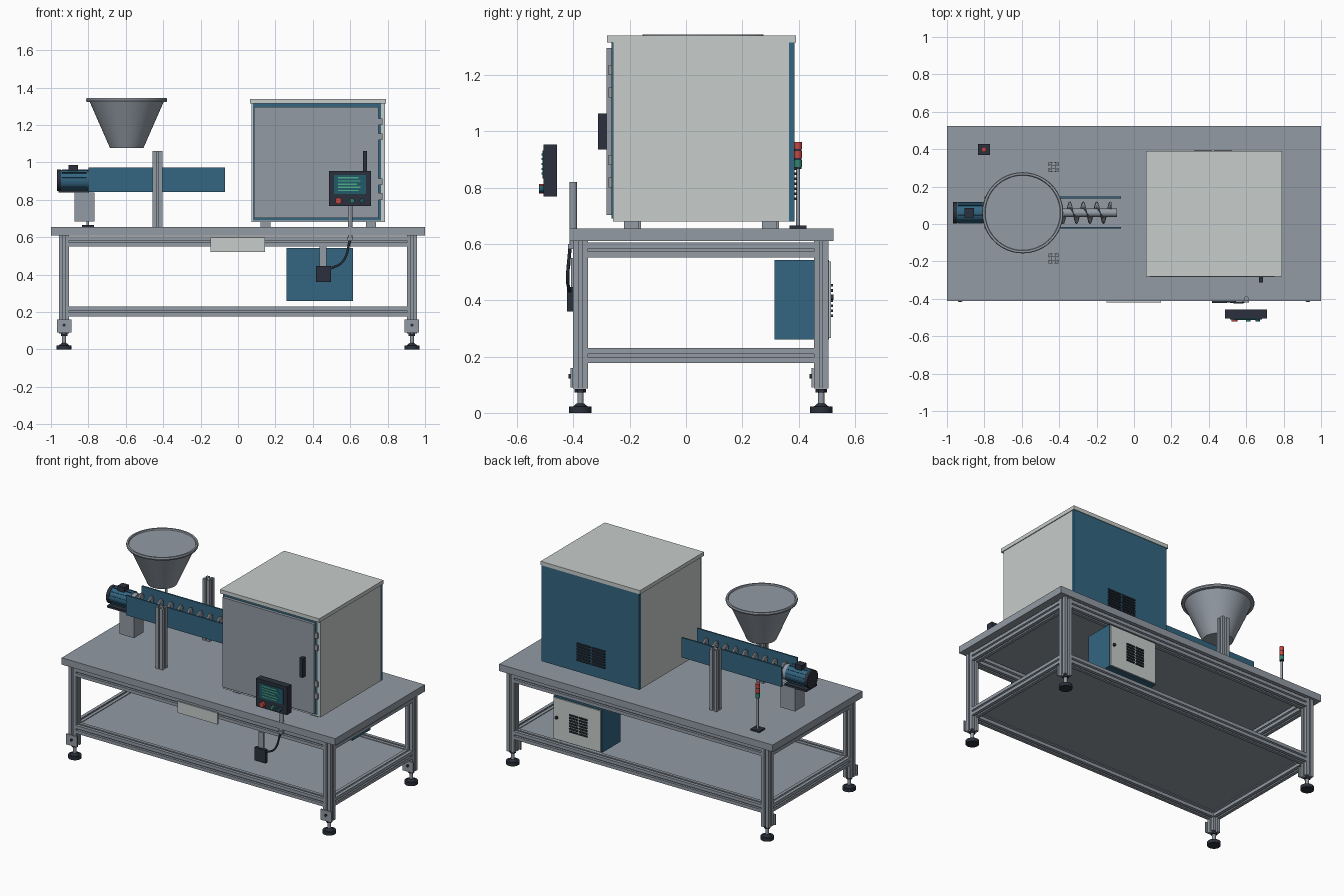
import bpy, bmesh, math
from mathutils import Matrix, Vector

cube = bpy.data.objects.get("Cube")
if cube:
    bpy.data.objects.remove(cube, do_unlink=True)


def material(name, r, g, b):
    m = bpy.data.materials.new(name)
    m.use_nodes = True
    m.diffuse_color = (r, g, b, 1)
    m.node_tree.nodes["Principled BSDF"].inputs["Base Color"].default_value = (r, g, b, 1)
    return m


GREY = material("steel grey", 0.29, 0.325, 0.37)
LIGHT = material("light panel", 0.57, 0.61, 0.60)
BLUE = material("blue panel", 0.033, 0.13, 0.22)
DARK = material("dark plastic", 0.024, 0.03, 0.045)
RED = material("signal red", 0.55, 0.06, 0.05)
GREEN = material("signal green", 0.03, 0.23, 0.16)
SCREEN = material("screen teal", 0.015, 0.10, 0.14)
TEXT = material("display green", 0.08, 0.42, 0.25)


def finish(name, bm, mat, smooth=False):
    bmesh.ops.recalc_face_normals(bm, faces=bm.faces)
    me = bpy.data.meshes.new(name)
    bm.to_mesh(me)
    bm.free()
    me.materials.append(mat)
    ob = bpy.data.objects.new(name, me)
    bpy.context.collection.objects.link(ob)
    if smooth:
        bpy.ops.object.select_all(action="DESELECT")
        ob.select_set(True)
        bpy.context.view_layer.objects.active = ob
        bpy.ops.object.shade_smooth_by_angle(angle=math.radians(35))
    return ob


def box(name, mat, x, y, z):
    """Box from (min, max) pairs."""
    bm = bmesh.new()
    bmesh.ops.create_cube(bm, size=1)
    for v in bm.verts:
        v.co = Vector([(a + b) / 2 + c * (b - a) for (a, b), c in zip((x, y, z), v.co)])
    return finish(name, bm, mat)


TURN = {"x": Matrix.Rotation(math.pi / 2, 4, "Y"),
        "y": Matrix.Rotation(math.pi / 2, 4, "X"), "z": Matrix()}


def rod(name, mat, centre, r, length, axis="z", r2=None, segments=32):
    bm = bmesh.new()
    bmesh.ops.create_cone(bm, cap_ends=True, segments=segments, radius1=r,
                          radius2=r if r2 is None else r2, depth=length)
    bm.transform(Matrix.Translation(centre) @ TURN[axis])
    return finish(name, bm, mat, True)


def slotted_beam(name, centre, length, axis, size=0.053):
    """Aluminium profile with a T-slot on each side."""
    half = [(-1, -1), (-.2, -1), (-.2, -.8), (-.5, -.8), (-.25, -.4)]
    side = half + [(-x, y) for x, y in reversed(half[1:])]
    bm = bmesh.new()
    ring = []
    for k in range(4):
        rot = Matrix.Rotation(k * math.pi / 2, 3, "Z")
        ring += [bm.verts.new(rot @ Vector((x * size / 2, y * size / 2, -length / 2)))
                 for x, y in side]
    face = bm.faces.new(ring)
    out = bmesh.ops.extrude_face_region(bm, geom=[face])
    tops = [g for g in out["geom"] if isinstance(g, bmesh.types.BMVert)]
    bmesh.ops.translate(bm, verts=tops, vec=(0, 0, length))
    bm.transform(Matrix.Translation(centre) @ TURN[axis])
    return finish(name, bm, GREY)


# Table: top, frame, shelf
LEG_X, FRONT, BACK = 0.93, -0.375, 0.48
box("table_top", GREY, (-1, 1), (-0.413, 0.523), (0.61, 0.655))
box("lower_shelf", GREY, (-LEG_X, LEG_X), (FRONT, BACK), (0.215, 0.225))
for z, level in ((0.578, "upper"), (0.203, "lower")):
    for y in (FRONT, BACK):
        slotted_beam(level + "_long_rail", (0, y, z), 2 * LEG_X - 0.05, "x")
    for x in (-LEG_X, LEG_X):
        slotted_beam(level + "_side_rail", (x, (FRONT + BACK) / 2, z), BACK - FRONT - 0.05, "y")

# Legs with brackets and levelling feet
for x in (-LEG_X, LEG_X):
    for y in (FRONT, BACK):
        slotted_beam("leg", (x, y, 0.348), 0.524, "z")
        box("leg_bracket", GREY, (x - 0.039, x + 0.039), (y - 0.035, y - 0.027), (0.09, 0.16))
        rod("bracket_bolt", DARK, (x, y - 0.038, 0.13), 0.008, 0.008, "y")
        rod("foot_nut", DARK, (x, y, 0.079), 0.02, 0.012, segments=6)
        rod("foot_stem", GREY, (x, y, 0.05), 0.011, 0.07)
        rod("foot_collar", DARK, (x, y, 0.027), 0.028, 0.012, r2=0.014)
        rod("foot_pad", DARK, (x, y, 0.011), 0.04, 0.022)

# Cabinet
box("cabinet_body", LIGHT, (0.072, 0.785), (-0.26, 0.365), (0.68, 1.315))
box("cabinet_back_panel", BLUE, (0.072, 0.785), (0.365, 0.386), (0.68, 1.315))
box("cabinet_lid", LIGHT, (0.064, 0.79), (-0.28, 0.39), (1.315, 1.34))
box("door_surround", BLUE, (0.08, 0.765), (-0.264, -0.259), (0.69, 1.314))
box("cabinet_door", GREY, (0.085, 0.752), (-0.283, -0.262), (0.702, 1.295))
box("door_handle", DARK, (0.668, 0.69), (-0.312, -0.283), (0.935, 1.062))
for z in (0.8, 0.88, 1.12, 1.2):
    box("door_hinge", GREY, (0.752, 0.772), (-0.275, -0.262), (z, z + 0.035))
for x in (0.12, 0.685):
    for y in (-0.22, 0.27):
        box("cabinet_foot", GREY, (x, x + 0.053), (y, y + 0.053), (0.655, 0.68))


def vent(name, x0, x1, y, z0, rows, pitch):
    """Two columns of louvre slots on a rear face."""
    mid = (x0 + x1) / 2
    for i in range(rows):
        z = z0 + i * pitch
        for a, b in ((x0, mid - 0.006), (mid + 0.006, x1)):
            box(name, DARK, (a, b), (y, y + 0.008), (z, z + pitch * 0.5))


vent("cabinet_vent", 0.32, 0.525, 0.386, 0.755, 7, 0.018)

# Electrical box under the table
box("electrical_box", BLUE, (0.26, 0.615), (0.315, 0.507), (0.26, 0.543))
box("electrical_box_door", LIGHT, (0.265, 0.61), (0.507, 0.514), (0.265, 0.538))
vent("electrical_box_vent", 0.36, 0.49, 0.514, 0.34, 7, 0.018)
rod("box_lock", DARK, (0.585, 0.517, 0.41), 0.01, 0.012, "y")

# Screw conveyor: guards, shaft, flight
CY, CZ = 0.06, 0.905
for y in (-0.025, 0.137):
    box("conveyor_guard", BLUE, (-0.80, -0.07), (y, y + 0.01), (0.842, 0.973))
rod("auger_shaft", GREY, (-0.445, CY, CZ), 0.022, 0.71, "x")
bm = bmesh.new()
steps, pitch, x0, x1 = 20, 0.072, -0.775, -0.12
count = int((x1 - x0) / pitch * steps)
previous = None
for i in range(count + 1):
    a = 2 * math.pi * i / steps
    pair = [bm.verts.new((x0 + pitch * i / steps, CY + r * math.cos(a), CZ + r * math.sin(a)))
            for r in (0.02, 0.059)]
    if previous:
        bm.faces.new(previous + pair[::-1])
    previous = pair
flight = finish("auger_flight", bm, GREY, True)
thick = flight.modifiers.new("thickness", "SOLIDIFY")
thick.thickness, thick.offset = 0.005, 0
for y in (0.305, -0.185):
    slotted_beam("conveyor_post", (-0.43, y, 0.857), 0.405, "z", 0.052)

# Drive motor
rod("motor_flange", GREY, (-0.79, CY, CZ), 0.05, 0.03, "x")
rod("motor_body", BLUE, (-0.875, CY, CZ), 0.054, 0.145, "x")
rod("motor_fan_cover", DARK, (-0.957, CY, CZ), 0.057, 0.022, "x")
for k in range(12):
    a = math.radians(k * 30 + 15)
    fin = box("motor_fin", BLUE, (-0.94, -0.81), (-0.002, 0.002), (0.05, 0.059))
    fin.matrix_world = Matrix.Translation((0, CY, CZ)) @ Matrix.Rotation(a, 4, "X")
box("terminal_box", DARK, (-0.905, -0.855), (CY - 0.025, CY + 0.025), (0.95, 0.986))
box("motor_base", DARK, (-0.96, -0.80), (CY - 0.055, CY + 0.055), (0.838, 0.852))
box("motor_mount", GREY, (-0.873, -0.768), (CY - 0.05, CY + 0.05), (0.685, 0.838))

# Hopper, spun from its profile
profile = [(0, 1.078), (0.09, 1.078), (0.197, 1.322), (0.214, 1.324), (0.217, 1.333),
           (0.214, 1.343), (0.203, 1.343), (0.2, 1.335), (0, 1.335)]
bm = bmesh.new()
verts = [bm.verts.new((r, 0, z)) for r, z in profile]
edges = [bm.edges.new(p) for p in zip(verts, verts[1:])]
bmesh.ops.spin(bm, geom=verts + edges, cent=(0, 0, 0), axis=(0, 0, 1),
               angle=2 * math.pi, steps=48, use_merge=True)
bmesh.ops.remove_doubles(bm, verts=bm.verts, dist=0.0001)
bm.transform(Matrix.Translation((-0.595, CY, 0)))
finish("hopper", bm, GREY, True)

# Signal tower
TX, TY = -0.803, 0.398
box("tower_base", DARK, (TX - 0.032, TX + 0.032), (TY - 0.03, TY + 0.03), (0.655, 0.665))
rod("tower_pole", GREY, (TX, TY, 0.765), 0.007, 0.2)
for z, mat in ((0.885, GREEN), (0.917, RED), (0.949, RED)):
    rod("tower_lamp", mat, (TX, TY, z), 0.0135, 0.026)
    rod("tower_spacer", DARK, (TX, TY, z - 0.016), 0.012, 0.006)

# Operator panel
rod("panel_pole", GREY, (0.6, -0.4, 0.705), 0.013, 0.23)
box("panel_housing", DARK, (0.487, 0.71), (-0.505, -0.458), (0.768, 0.953))
box("panel_screen", SCREEN, (0.513, 0.685), (-0.51, -0.505), (0.832, 0.932))
for i, width in enumerate((0.11, 0.12, 0.10, 0.12, 0.11)):
    z = 0.846 + i * 0.017
    box("screen_line", TEXT, (0.535, 0.535 + width), (-0.513, -0.51), (z, z + 0.007))
for x, mat, r in ((0.537, RED, 0.017), (0.61, GREEN, 0.012), (0.662, SCREEN, 0.012)):
    rod("panel_button", mat, (x, -0.513, 0.795), r, 0.018, "y")

# Name plate, junction box and cable on the table front
box("name_plate", LIGHT, (-0.148, 0.145), (-0.419, -0.41), (0.522, 0.597))
box("junction_bracket", GREY, (0.437, 0.473), (-0.409, -0.4), (0.44, 0.55))
box("junction_box", DARK, (0.417, 0.497), (-0.423, -0.4), (0.36, 0.447))
box("cable_gland", GREY, (0.584, 0.616), (-0.419, -0.39), (0.582, 0.6))
curve = bpy.data.curves.new("cable", "CURVE")
curve.dimensions = "3D"
curve.bevel_depth = 0.006
curve.materials.append(DARK)
spline = curve.splines.new("BEZIER")
path = [(0.49, -0.412, 0.43), (0.56, -0.42, 0.47), (0.6, -0.412, 0.585)]
spline.bezier_points.add(len(path) - 1)
for point, co in zip(spline.bezier_points, path):
    point.co = co
    point.handle_left_type = point.handle_right_type = "AUTO"
bpy.context.collection.objects.link(bpy.data.objects.new("cable", curve))
